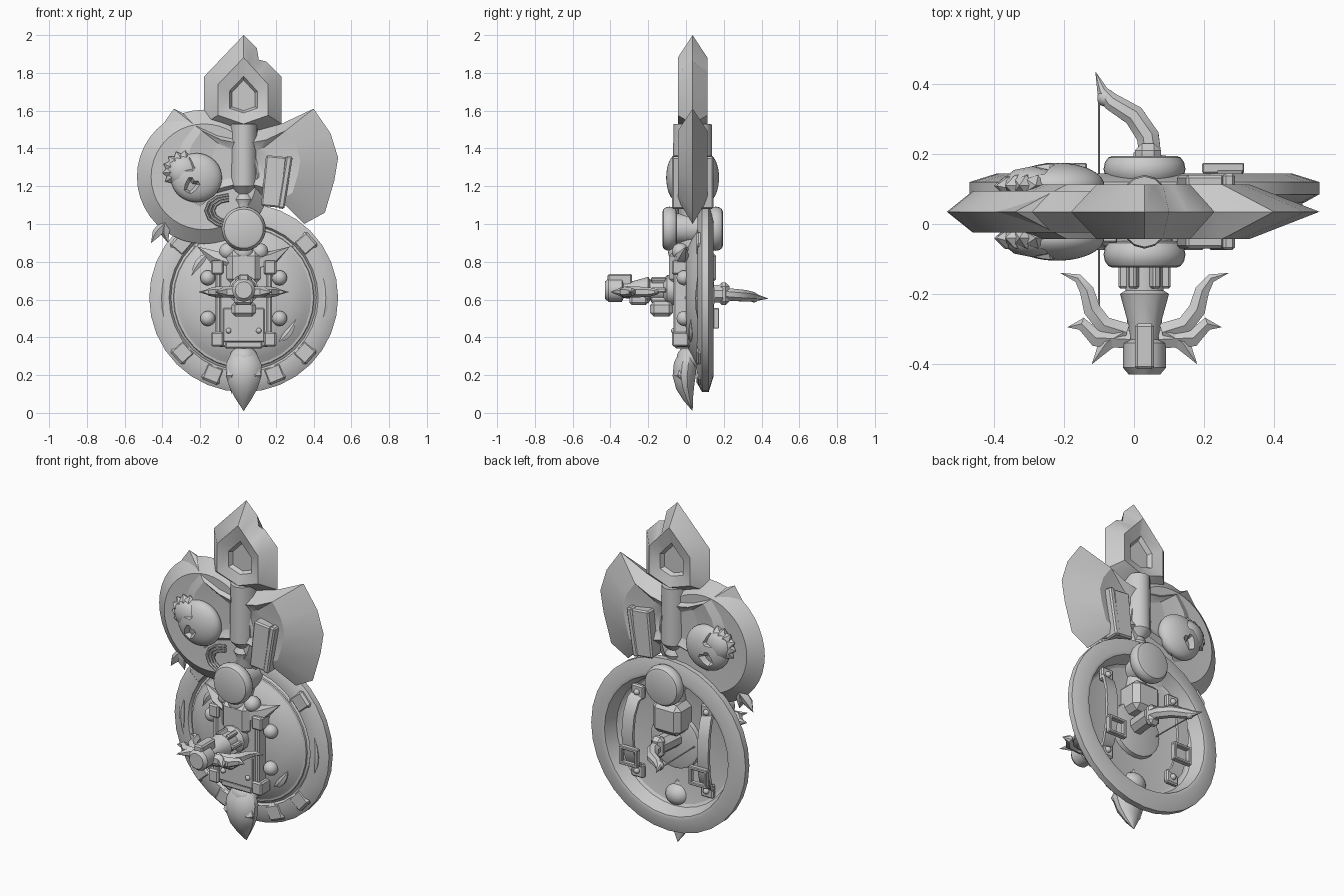
import bpy, bmesh, math
from mathutils import Vector, Matrix

cube = bpy.data.objects.get("Cube")
if cube:
    bpy.data.objects.remove(cube)

grey = bpy.data.materials.new("plain_grey")
grey.use_nodes = True
colour = (.6, .6, .6, 1)
grey.diffuse_color = colour
grey.node_tree.nodes["Principled BSDF"].inputs["Base Color"].default_value = colour
made = []
CX, CY = .03, .035      # centre line of the weapon
WHEEL = .61             # height of the shield centre
sides = (-1, 1)


def finish(name, bm):
    bmesh.ops.remove_doubles(bm, verts=bm.verts, dist=.0003)
    bmesh.ops.recalc_face_normals(bm, faces=bm.faces)
    mesh = bpy.data.meshes.new(name)
    bm.to_mesh(mesh)
    bm.free()
    mesh.materials.append(grey)
    ob = bpy.data.objects.new(name, mesh)
    bpy.context.scene.collection.objects.link(ob)
    made.append(ob)


def box(name, centre, size, turn=0, bevel=.008):
    """Bevelled box, turned about the y axis."""
    bm = bmesh.new()
    bmesh.ops.create_cube(bm, size=1)
    bmesh.ops.scale(bm, vec=size, verts=bm.verts)
    bmesh.ops.bevel(bm, geom=bm.edges[:], offset=bevel, segments=1, affect='EDGES')
    bm.transform(Matrix.Translation(centre) @ Matrix.Rotation(turn, 4, 'Y'))
    finish(name, bm)


def ball(name, centre, radii, level=3, dent=None):
    bm = bmesh.new()
    bmesh.ops.create_icosphere(bm, subdivisions=level, radius=1)
    bm.transform(Matrix.Translation(centre) @ Matrix.Diagonal((*radii, 1)))
    if dent:
        for v in bm.verts:
            dent(v)
    finish(name, bm)


def loft(bm, rings):
    for a, b in zip(rings, rings[1:]):
        n = len(a)
        for i in range(n):
            j = (i + 1) % n
            bm.faces.new((a[i], a[j], b[j], b[i]))


def lathe(name, profile, centre, axis='Y', segs=32, squash=1):
    """Revolve (radius, height) pairs about an axis."""
    bm = bmesh.new()
    rings = []
    for r, h in profile:
        ring = []
        for i in range(segs):
            a = math.tau * i / segs
            c, s = max(r, .0001) * math.cos(a), max(r, .0001) * math.sin(a)
            p = (c, h, s) if axis == 'Y' else (c, s * squash, h)
            ring.append(bm.verts.new(Vector(p) + Vector(centre)))
        rings.append(ring)
    loft(bm, rings)
    finish(name, bm)


def even(t):
    return 1


def horn(t):
    return 1 - t ** 3


def leaf(t):
    return math.sin(math.pi * t ** .8)


def tube(name, pts, radius, shape=even, count=8, aspect=1):
    """Sweep whose radius follows a shape rule; aspect flattens the section."""
    pts = [Vector(p) for p in pts]
    last = len(pts) - 1
    d = pts[last] - pts[0]
    ref = Vector((0, 1, 0)) if abs(d.z) > max(abs(d.x), abs(d.y)) else Vector((0, 0, 1))
    bm = bmesh.new()
    rings = []
    for k, p in enumerate(pts):
        r = max(radius * shape(k / last), .0005)
        t = (pts[min(k + 1, last)] - pts[max(k - 1, 0)]).normalized()
        u = t.cross(ref).normalized()
        v = u.cross(t)
        angles = [math.tau * (i + .5) / count for i in range(count)]
        rings.append([bm.verts.new(p + r * (math.cos(a) * u + aspect * math.sin(a) * v)) for a in angles])
    loft(bm, rings)
    bm.faces.new(rings[0])
    bm.faces.new(rings[-1])
    finish(name, bm)


def blade(name, outline, inner, centre, levels):
    """Sharp outline; rings (scale, half thickness) of the inner shape on both sides."""
    bm = bmesh.new()
    middle = Vector((CX, CY, centre))
    edge = [bm.verts.new((x, CY, z)) for x, z in outline]
    for side in sides:
        rings = [edge]
        for k, h in levels:
            flat = [middle.lerp(Vector((x, CY, z)), k) for x, z in inner]
            rings.append([bm.verts.new(p + Vector((0, side * h, 0))) for p in flat])
        loft(bm, rings)
        bm.faces.new(rings[-1])
    finish(name, bm)


def arc(radius, y, start, sweep):
    """Five points round the shield centre."""
    angles = [start + sweep * (k / 2 - 1) for k in range(5)]
    return [(CX + radius * math.cos(a), y, WHEEL + radius * math.sin(a)) for a in angles]


# Top spike with a chipped edge, and the double axe blade
tip, shoulder = Vector((CX, 2)), Vector((.23, 1.78))
slope = [tip.lerp(shoulder, k / 5) for k in range(4)]
base = [shoulder, (.23, 1.53), (CX, 1.46), (-.18, 1.53), (-.18, 1.78)]
blade("top_spike", [tip, (.1, 1.93), (.11, 1.87), (.15, 1.86)] + base, slope + base, 1.66,
      [(.65, .078), (.36, .058), (.3, .035)])
half = [(.05, 1.5), (.2, 1.53), (.37, 1.61), (.46, 1.48), (.5, 1.35), (.48, 1.23), (.43, 1.06),
        (.32, 1), (.29, 1.08), (.06, 1.14)]
wings = [(CX + x, z) for x, z in half] + [(CX - x, z) for x, z in reversed(half)]
blade("axe_blades", wings, wings, 1.32, [(.6, .078), (.3, .05)])

# Round blade behind the right-hand axe wing, with thorns
lathe("round_blade", [(0, -.05), (.28, -.06), (.355, 0), (.28, .06), (0, .05)], (-.18, CY, 1.25), segs=40)
for x in (-.46, -.37):
    tube("thorn", [(-.38, CY, 1), (x / 2 - .2, CY, .95), (x, CY, .9)], .03, horn, 5)

# Skulls and hung slabs on both faces of the axe
for s in sides:
    y = CY + s * .075

    def dent(v):
        for x, z in ((-.27, 1.31), (-.25, 1.2)):
            near = math.hypot(v.co.x - x, v.co.z - z)
            if near < .03 and s * (v.co.y - y) > 0:
                v.co.y -= s * .03

    ball("skull", (-.22, y, 1.245), (.135, .065, .13), 4, dent)
    jaw = Vector((-.29, y, 1.28))
    ball("skull_jaw", jaw, (.09, .055, .09), 2)
    for i in range(6):
        a = math.radians(85 + 25 * i)
        out = Vector((math.cos(a), 0, math.sin(a)))
        tube("skull_tooth", [jaw + out * k for k in (.05, .08, .11)], .035, horn, 5)
    box("slab", (.19, CY + s * .06, 1.225), (.11, .09, .27), .1)
    box("slab_bar", (.25, CY + s * .065, 1.22), (.035, .09, .28), .16)

# Shaft, neck and cables
lathe("shaft", [(0, 1.16), (.05, 1.16), (.078, 1.2), (.075, 1.53), (0, 1.53)], (CX, CY, 0), 'Z', 16, 1.35)
lathe("neck", [(.06, .85), (.05, 1.1), (.06, 1.13), (.045, 1.17)], (CX, CY, 0), 'Z', 16, 1.35)
for size in (.08, .1, .12):
    bend = [math.pi * (.5 + k / 6) for k in range(7)]
    tube("cable", [(-.05 + size * math.cos(a), -.045, 1.07 + .7 * size * math.sin(a)) for a in bend], .009)

# Hub with round caps front and back
hub = (CX, CY, .975)
lathe("hub_core", [(.08, -.1), (.08, .12)], hub)
bulge = [math.pi * k / 6 for k in range(7)]
for s in sides:
    rim = [(.09 + .027 * math.sin(a), s * (.122 + .038 * math.cos(a))) for a in bulge]
    lathe("hub_cap", [(0, s * .16)] + rim + [(0, s * .084)], hub)
    ball("knuckle", (CX + s * .085, -.03, .855), [.045] * 3)
    tube("brow_wing", [(CX + s * .06, -.03, .79), (CX + s * .15, -.02, .82), (CX + s * .245, 0, .88)], .045, horn, 5)
ball("middle_knuckle", (CX, -.04, .85), [.055] * 3)
box("collar_block", (CX, CY, .77), (.18, .25, .18), bevel=.03)

# Dished round shield with a heavy rim
shield = (CX, 0, WHEEL)
lathe("shield", [(0, .035), (.24, .035), (.37, .06), (.4, .14), (.42, .145), (.5, .12), (.5, .085), (.455, .06),
                 (.395, .06), (.385, .075), (.33, .04), (.25, 0), (0, -.01)], shield)
for degrees in (41, 139, 222, 248, 292, 318):
    a = math.radians(degrees)
    clamp = Vector(shield) + Vector((.435 * math.cos(a), .075, .435 * math.sin(a)))
    box("rim_clamp", clamp, (.095, .04, .1), -a, .012)
for start in (0, math.pi):
    tube("rim_crescent", arc(.435, .06, start, .25), .02, leaf, 6, .6)
    tube("dish_crescent", arc(.3, .025, start - .65, .25), .025, leaf, 6, .6)

# Front panel with corners, plate and side balls
box("front_panel", (CX, -.015, .57), (.27, .08, .44))
box("lower_plate", (CX, -.055, .465), (.22, .02, .18), bevel=.005)
box("panel_foot", (CX, -.02, .36), (.2, .08, .04))
for s in sides:
    box("panel_rail", (CX + s * .135, -.025, .58), (.03, .08, .4))
    ball("plate_rivet", (CX + s * .08, -.065, .435), [.015] * 3, 2)
    for z in (.39, .77):
        box("panel_corner", (CX + s * .14, -.03, z), (.065, .09, .075))
    for z in (.5, .715):
        ball("side_ball", (CX + s * .19, -.01, z), [.04] * 3)

# Forward grip with ribs, blocks and claws
lathe("grip", [(0, -.43), (.045, -.43), (.062, -.41), (.062, -.34), (.042, -.33), (.048, -.28),
               (.07, -.2), (.055, -.19), (.055, -.12), (.08, -.1), (.08, 0)], (CX, 0, .65), segs=12)
box("grip_top_block", (CX, -.35, .705), (.055, .13, .06))
box("grip_lower_block", (CX, -.13, .55), (.13, .12, .08), bevel=.02)
box("grip_lower_step", (CX, -.25, .6), (.1, .1, .06), bevel=.015)
for i in range(6):
    a = math.tau * i / 6
    box("grip_rib", (CX + .06 * math.cos(a), -.145, .65 + .06 * math.sin(a)), (.03, .08, .025), -a, .006)
claws = {"long_claw": [(.05, -.31), (.115, -.29), (.15, -.245), (.165, -.19), (.19, -.155), (.24, -.14)],
         "side_claw": [(.04, -.33), (.14, -.325), (.18, -.285), (.22, -.295)],
         "front_claw": [(.06, -.31), (.11, -.34), (.15, -.4)]}
for name, path in claws.items():
    for s in sides:
        tube(name, [(CX + s * x, y, .64) for x, y in path], .03, horn, 6)

# Hair tuft at the bottom
tube("tuft", [(CX, CY - .045 * math.sin(math.pi * k / 6), .38 - .37 * k / 6) for k in range(7)], .1, leaf, 12, .65)
for x, low in ((-.07, .1), (-.035, .06), (.04, .07), (.07, .12)):
    tube("tuft_lock", [(CX + x * .7, -.01, .32), (CX + x * .9, -.025, .2), (CX + x * .9, .01, low)], .037, leaf, 6)
ball("tuft_root", (CX, .02, .29), (.075, .07, .065))

# Arm straps with buckles inside the shield
for s in sides:
    x = CX + s * .225
    bow = [math.pi * k / 6 for k in range(7)]
    tube("strap", [(x + s * .02 * math.sin(a), .065 + .08 * math.sin(a), .62 + .22 * math.cos(a)) for a in bow],
         .05, even, 4, .25)
    for z in (.85, .39):
        box("strap_plate", (x, .075, z), (.08, .03, .08))
        ball("strap_rivet", (x, .09, z), [.018] * 3, 2)
    for k in sides:
        box("buckle_side", (x + k * .05, .16, .5), (.018, .03, .1), bevel=.004)
        box("buckle_bar", (x, .16, .5 + k * .045), (.12, .03, .018), bevel=.004)

# Back disc, curved stinger and thin cord
lathe("back_disc", [(.16, .03), (.155, .06), (.14, .065), (0, .065)], shield, segs=24)
tube("stinger_root", [(CX, .05, .63), (.045, .2, .63)], .05)
path = [(.045, .2), (.04, .25), (0, .31), (-.065, .35), (-.09, .38), (-.11, .435)]
tube("stinger", [(x, y, .63 - .005 * k) for k, (x, y) in enumerate(path)], .035, horn)
box("stinger_collar", (.04, .2, .63), (.075, .06, .12), bevel=.02)
ball("stinger_ring", (-.08, .36, .61), [.026] * 3, 2)
tube("cord", [(-.1, .35, .61), (-.1, -.25, .62)], .004, count=6)

# Smooth shading with sharp edges kept
bpy.ops.object.select_all(action='DESELECT')
for ob in made:
    ob.select_set(True)
bpy.context.view_layer.objects.active = made[0]
bpy.ops.object.shade_smooth_by_angle(angle=math.radians(32))
